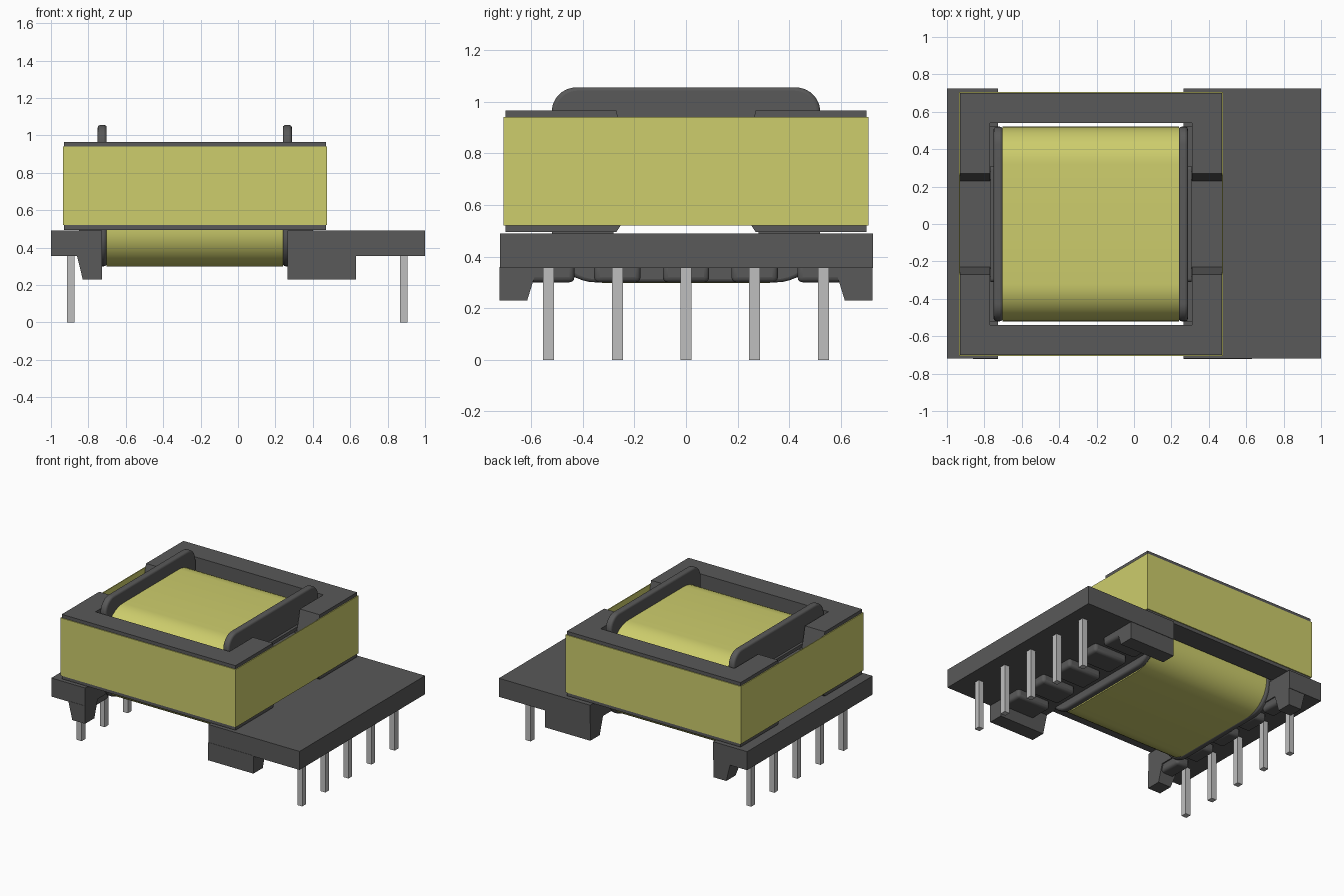
import bpy, bmesh, math

old = bpy.data.objects.get("Cube")
if old:
    bpy.data.objects.remove(old)


def material(name, r, g, b):
    m = bpy.data.materials.new(name)
    m.use_nodes = True
    m.diffuse_color = (r, g, b, 1)
    m.node_tree.nodes["Principled BSDF"].inputs["Base Color"].default_value = (r, g, b, 1)
    return m


DARK = material("dark grey", 0.1, 0.1, 0.1)
YELLOW = material("tape yellow", 0.61, 0.61, 0.15)
METAL = material("pin metal", 0.52, 0.52, 0.52)


def finish(name, bm, mat, bevel=0, smooth=False):
    bmesh.ops.recalc_face_normals(bm, faces=bm.faces)
    me = bpy.data.meshes.new(name)
    bm.to_mesh(me)
    bm.free()
    me.materials.append(mat)
    ob = bpy.data.objects.new(name, me)
    bpy.context.collection.objects.link(ob)
    if bevel:
        mod = ob.modifiers.new("rounding", "BEVEL")
        mod.width, mod.segments, mod.limit_method = bevel, 3, "ANGLE"
        mod.angle_limit = math.radians(50)
    if smooth:
        bpy.ops.object.select_all(action="DESELECT")
        ob.select_set(True)
        bpy.context.view_layer.objects.active = ob
        bpy.ops.object.shade_smooth_by_angle(angle=math.radians(35))
    return ob


def frustum(name, low, high, z0, z1, mat, bevel=0):
    """Solid between two rectangles (x0, x1, y0, y1) at heights z0 and z1."""
    bm = bmesh.new()
    rings = []
    for (x0, x1, y0, y1), z in ((low, z0), (high, z1)):
        corners = ((x0, y0), (x1, y0), (x1, y1), (x0, y1))
        rings.append([bm.verts.new((x, y, z)) for x, y in corners])
    for r in rings:
        bm.faces.new(r)
    for i in range(4):
        j = (i + 1) % 4
        bm.faces.new((rings[0][i], rings[0][j], rings[1][j], rings[1][i]))
    return finish(name, bm, mat, bevel, bevel > 0)


def box(name, x0, x1, y0, y1, z0, z1, mat, bevel=0):
    rect = (x0, x1, y0, y1)
    return frustum(name, rect, rect, z0, z1, mat, bevel)


def prism_x(name, profile, x0, x1, mat):
    """Extrude a (y, z) profile along x."""
    bm = bmesh.new()
    face = bm.faces.new([bm.verts.new((x0, y, z)) for y, z in profile])
    out = bmesh.ops.extrude_face_region(bm, geom=[face])
    moved = [v for v in out["geom"] if isinstance(v, bmesh.types.BMVert)]
    bmesh.ops.translate(bm, verts=moved, vec=(x1 - x0, 0, 0))
    return finish(name, bm, mat)


def rounded(half, z0, z1, r_low, r_high, n=10):
    """Rounded rectangle outline in y and z."""
    pts = []
    for k, (sy, top) in enumerate(((1, 1), (-1, 1), (-1, 0), (1, 0))):
        r = r_high if top else r_low
        cz = z1 - r if top else z0 + r
        for i in range(n + 1):
            a = math.pi / 2 * (k + i / n)
            pts.append((sy * (half - r) + r * math.cos(a), cz + r * math.sin(a)))
    return pts


def tube_x(name, outer, inner, x0, x1, mat, bevel=0):
    """Hollow sleeve along x between two outlines of equal length."""
    bm = bmesh.new()
    rings = [[bm.verts.new((x, y, z)) for y, z in pts]
             for pts, x in ((outer, x0), (outer, x1), (inner, x1), (inner, x0))]
    n = len(outer)
    for a in range(4):
        p, q = rings[a], rings[(a + 1) % 4]
        for i in range(n):
            j = (i + 1) % n
            bm.faces.new((p[i], p[j], q[j], q[i]))
    return finish(name, bm, mat, bevel, True)


# Ferrite core: two long bars, two notched end bars and a centre leg
Z0, Z1 = 0.495, 0.965
for side, y in (("front", -0.70), ("back", 0.54)):
    box("core_bar_" + side, -0.93, 0.47, y, y + 0.16, Z0, Z1, DARK)
notched = [(-0.54, Z0), (-0.27, Z0), (-0.24, 0.54), (0.24, 0.54), (0.27, Z0), (0.54, Z0),
           (0.54, Z1), (0.27, Z1), (0.23, 0.80), (-0.23, 0.80), (-0.27, Z1), (-0.54, Z1)]
prism_x("core_end_right", notched, -0.93, -0.77, DARK)
prism_x("core_end_left", notched, 0.31, 0.47, DARK)
box("core_centre_leg", -0.77, 0.31, -0.24, 0.24, 0.54, 0.80, DARK)

# Tape band around the core
T = 0.006
for side, s in (("front", -1), ("back", 1)):
    y = sorted((s * 0.70, s * (0.70 + T)))
    box("tape_" + side, -0.93 - T, 0.47 + T, y[0], y[1], 0.52, 0.94, YELLOW)
for side, x in (("right", -0.93 - T), ("left", 0.47)):
    box("tape_" + side, x, x + T, -0.70, 0.70, 0.52, 0.94, YELLOW)

# Bobbin sleeve, flanges and winding
bore = rounded(0.285, 0.485, 0.82, 0.01, 0.01)
tube_x("bobbin_sleeve", rounded(0.31, 0.46, 0.845, 0.02, 0.02), bore, -0.768, 0.308, DARK)
flange = rounded(0.52, 0.30, 1.055, 0.17, 0.095)
for side, x in (("right", -0.75), ("left", 0.24)):
    tube_x("flange_" + side, flange, bore, x, x + 0.048, DARK, 0.014)
tube_x("winding", rounded(0.52, 0.298, 0.963, 0.2, 0.2), bore, -0.703, 0.241, YELLOW)

# Pin rails with raised pads under the core
box("rail_left", 0.265, 1.0, -0.72, 0.725, 0.355, 0.49, DARK)
box("rail_right", -1.0, -0.727, -0.72, 0.725, 0.355, 0.49, DARK)
for s in (-1, 1):
    y0, y1 = sorted((s * 0.28, s * 0.52))
    box("pad_left", 0.27, 0.40, y0, y1, 0.485, 0.50, DARK)
    box("pad_right", -0.85, -0.73, y0, y1, 0.485, 0.50, DARK)

    # Tapered corner feet
    low, high = sorted((s * 0.615, s * 0.722)), sorted((s * 0.575, s * 0.722))
    frustum("foot_left", (0.265, 0.63, *low), (0.265, 0.63, *high), 0.23, 0.36, DARK)
    frustum("foot_right", (-0.83, -0.727, *low), (-0.862, -0.727, *high), 0.23, 0.36, DARK)

# Pins, with rounded wire guides beside each one
for i in range(-2, 3):
    y = i * 0.266
    half = 0.09 if abs(i) < 2 else 0.1
    for side, px, g0, g1 in (("left", 0.885, 0.36, 0.63), ("right", -0.893, -0.84, -0.735)):
        box("pin_" + side, px - 0.02, px + 0.02, y - 0.021, y + 0.021, 0, 0.36, METAL)
        box("wire_guide_" + side, g0, g1, y - half, y + half, 0.30, 0.38, DARK, 0.02)
